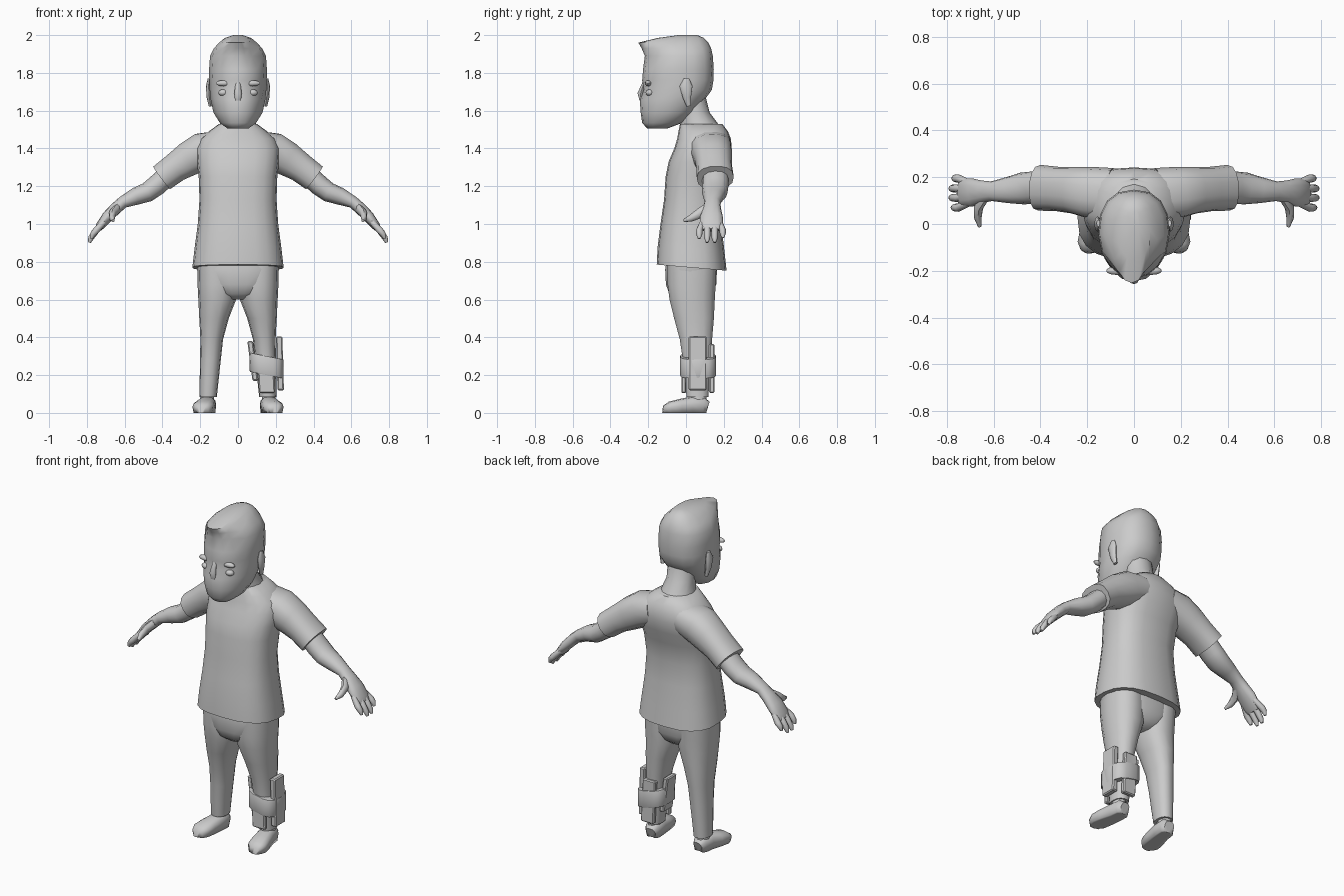
import bpy, bmesh, math
from mathutils import Vector as V

grey = bpy.data.materials.new("plain grey")
grey.diffuse_color = (0.6, 0.6, 0.6, 1)


def finish(name, bm, angle=50):
    bmesh.ops.recalc_face_normals(bm, faces=bm.faces)
    me = bpy.data.meshes.new(name)
    bm.to_mesh(me)
    bm.free()
    ob = bpy.data.objects.new(name, me)
    bpy.context.collection.objects.link(ob)
    me.materials.append(grey)
    bpy.ops.object.select_all(action='DESELECT')
    ob.select_set(True)
    bpy.context.view_layer.objects.active = ob
    bpy.ops.object.shade_smooth_by_angle(angle=math.radians(angle))
    return ob


def loft(name, rings, n=16, e=2.3, angle=50, caps=True):
    """Skin rings (centre, half axis U, half axis W) as superellipses."""
    bm = bmesh.new()
    rows = []
    for c, u, w in rings:
        row = []
        for i in range(n):
            t = 2 * math.pi * i / n
            k = [math.copysign(abs(f) ** (2 / e), f) for f in (math.cos(t), math.sin(t))]
            row.append(bm.verts.new(c + u * k[0] + w * k[1]))
        rows.append(row)
    for a, b in zip(rows, rows[1:]):
        for i in range(n):
            j = (i + 1) % n
            bm.faces.new((a[i], a[j], b[j], b[i]))
    if caps:
        bm.faces.new(rows[0])
        bm.faces.new(rows[-1])
    return finish(name, bm, angle)


def level(z, y0, y1, rx, x=0, tilt=0):
    """Horizontal ring from front y0 to back y1; tilt lifts the front."""
    return V((x, (y0 + y1) / 2, z)), V((rx, 0, 0)), V((0, (y1 - y0) / 2, -tilt))


def path(points, s=1, ref=(0, 1, 0)):
    """Rings square to a path of (x, y, z, half width along ref, half thickness)."""
    ps = [V((p[0] * s, p[1], p[2])) for p in points]
    out = []
    for i, p in enumerate(ps):
        d = (ps[min(i + 1, len(ps) - 1)] - ps[max(i - 1, 0)]).normalized()
        u = V(ref)
        u = (u - d * u.dot(d)).normalized()
        out.append((p, u * points[i][3], d.cross(u) * points[i][4]))
    return out


def box(name, centre, size, tilt=0):
    bm = bmesh.new()
    bmesh.ops.create_cube(bm, size=1)
    for v in bm.verts:
        x, y, z = v.co.x * size[0], v.co.y * size[1], v.co.z * size[2]
        v.co = V((x + z * tilt, y, z)) + V(centre)
    bmesh.ops.bevel(bm, geom=bm.edges[:], offset=0.006, segments=1, affect='EDGES')
    return finish(name, bm, 30)


def ball(name, centre, size):
    bm = bmesh.new()
    bmesh.ops.create_uvsphere(bm, u_segments=10, v_segments=6, radius=1)
    for v in bm.verts:
        v.co = V([v.co[i] * size[i] + centre[i] for i in range(3)])
    return finish(name, bm)


# Head with a forward quiff
head = loft("head", [level(*r) for r in (
    (1.505, -.205, -.10, .06), (1.535, -.232, -.02, .10), (1.59, -.24, .045, .13),
    (1.66, -.245, .10, .145), (1.71, -.225, .137, .15), (1.76, -.232, .145, .152),
    (1.82, -.227, .147, .153), (1.89, -.218, .142, .148), (1.93, -.235, .133, .128),
    (1.96, -.252, .118, .10), (1.985, -.15, .095, .07), (2.0, -.04, .06, .025))], 16, 2.4)
for v in head.data.vertices:
    # narrow the face and the quiff toward the front
    if v.co.y < -.1:
        v.co.x *= 1 - 1.6 * (-.1 - v.co.y)
    if v.co.z > 1.87 and v.co.y < -.15:
        v.co.x = v.co.x * .85 - .01

# Face
loft("nose", path([(0, -.222, 1.75, .012, .008), (0, -.241, 1.69, .02, .016),
                   (0, -.238, 1.655, .016, .008)], 1, (1, 0, 0)), 8, 2)
for s in (-1, 1):
    ball("eye", (s * .078, -.192, 1.695), (.028, .022, .018))
    ball("brow", (s * .075, -.2, 1.745), (.045, .018, .016))
    loft("ear", path([(.145, .015, 1.625, .012, .010), (.152, .005, 1.67, .022, .014),
                      (.156, 0, 1.73, .034, .014), (.152, .003, 1.77, .014, .008)], s), 8, 2)

# Neck
loft("neck", [level(*r) for r in (
    (1.46, -.03, .20, .11), (1.53, -.03, .17, .095), (1.59, -.03, .125, .08),
    (1.69, -.04, .10, .085))], 12, 2)

# Shirt body
loft("shirt", [level(*r) for r in (
    (.769, -.155, .215, .242, 0, .016), (.87, -.15, .203, .23, 0, .01),
    (1.0, -.135, .187, .213), (1.13, -.116, .178, .204), (1.25, -.108, .2, .208),
    (1.33, -.092, .232, .218), (1.40, -.062, .242, .222), (1.45, -.047, .238, .2),
    (1.49, -.04, .222, .155), (1.53, -.032, .192, .10))], 20, 2.6)

for s in (-1, 1):
    # Sleeve
    loft("sleeve", path([(.10, .125, 1.41, .115, .085), (.19, .135, 1.385, .11, .10),
                         (.26, .145, 1.345, .10, .093), (.33, .15, 1.3, .095, .08),
                         (.403, .155, 1.245, .098, .076)], s), 14, 2.4)
    # Arm, wrist and palm
    loft("arm", path([(.36, .155, 1.27, .07, .055), (.43, .155, 1.205, .07, .055),
                      (.48, .152, 1.168, .068, .052), (.54, .145, 1.147, .056, .046),
                      (.61, .14, 1.115, .042, .032), (.65, .138, 1.08, .048, .032),
                      (.69, .135, 1.04, .06, .03), (.73, .134, .99, .062, .023),
                      (.745, .134, .968, .05, .015)], s), 12, 2.2)
    # Fingers and thumb
    for y0, y1, drop in ((.088, .07, .02), (.12, .112, 0), (.15, .152, 0), (.178, .195, .025)):
        loft("finger", path([(.71, y0, 1.01, .015, .016), (.752, y1, .965, .018, .018),
                             (.779 - drop * .5, y1, .925 + drop, .016, .015),
                             (.787 - drop * .5, y1, .902 + drop, .007, .008)], s), 8, 2)
    loft("thumb", path([(.635, .12, 1.085, .02, .03), (.665, .07, 1.055, .02, .026),
                        (.668, .025, 1.03, .016, .018), (.66, -.012, 1.018, .007, .008)],
                       s, (1, 0, 0)), 8, 2)
    # Trouser leg
    loft("trouser_leg", [level(z, a, b, r, s * x) for z, a, b, r, x in (
        (.80, -.10, .165, .10, .115), (.68, -.10, .16, .104, .11), (.60, -.09, .155, .10, .11),
        (.50, -.065, .15, .078, .127), (.39, -.035, .14, .06, .139), (.28, -.018, .132, .055, .146),
        (.17, -.008, .125, .05, .153), (.085, .002, .12, .046, .158))], 14, 2.3)
    # Ankle and shoe, toes turned out
    loft("ankle", [level(.03, .02, .11, .036, s * .165), level(.13, .02, .11, .036, s * .16)], 10, 2)
    shoe = loft("shoe", path([(.158, .112, .032, .03, .03), (.16, .09, .042, .045, .042),
                              (.165, .03, .043, .047, .043), (.177, -.03, .037, .054, .037),
                              (.187, -.085, .03, .055, .03), (.192, -.112, .02, .038, .02),
                              (.192, -.12, .014, .02, .01)], s, (1, 0, 0)), 12, 2.4)
    for v in shoe.data.vertices:
        if v.co.z < .022:
            v.co.z = 0

# Trouser seat
loft("trouser_seat", [level(*r) for r in (
    (.60, -.05, .10, .05), (.63, -.09, .14, .13), (.68, -.108, .162, .19),
    (.76, -.112, .166, .218), (.83, -.10, .16, .21))], 18, 2.5)

# Leg splint: slats held by a wide strap
box("outer_slat", (.222, .062, .262), (.034, .095, .285), -.03)
box("inner_slat", (.078, .06, .275), (.03, .09, .21), -.13)
box("rear_slat", (.15, .137, .235), (.085, .028, .26), -.05)
box("front_slat", (.15, -.012, .18), (.085, .025, .15), -.05)
strap = loft("strap", [level(.2, -.03, .158, .088, .152), level(.205, -.032, .16, .09, .152),
                       level(.295, -.032, .16, .09, .152), level(.3, -.03, .158, .088, .152)], 14, 3.2, 40)
for v in strap.data.vertices:
    v.co.z -= (v.co.x - .152) * .2
